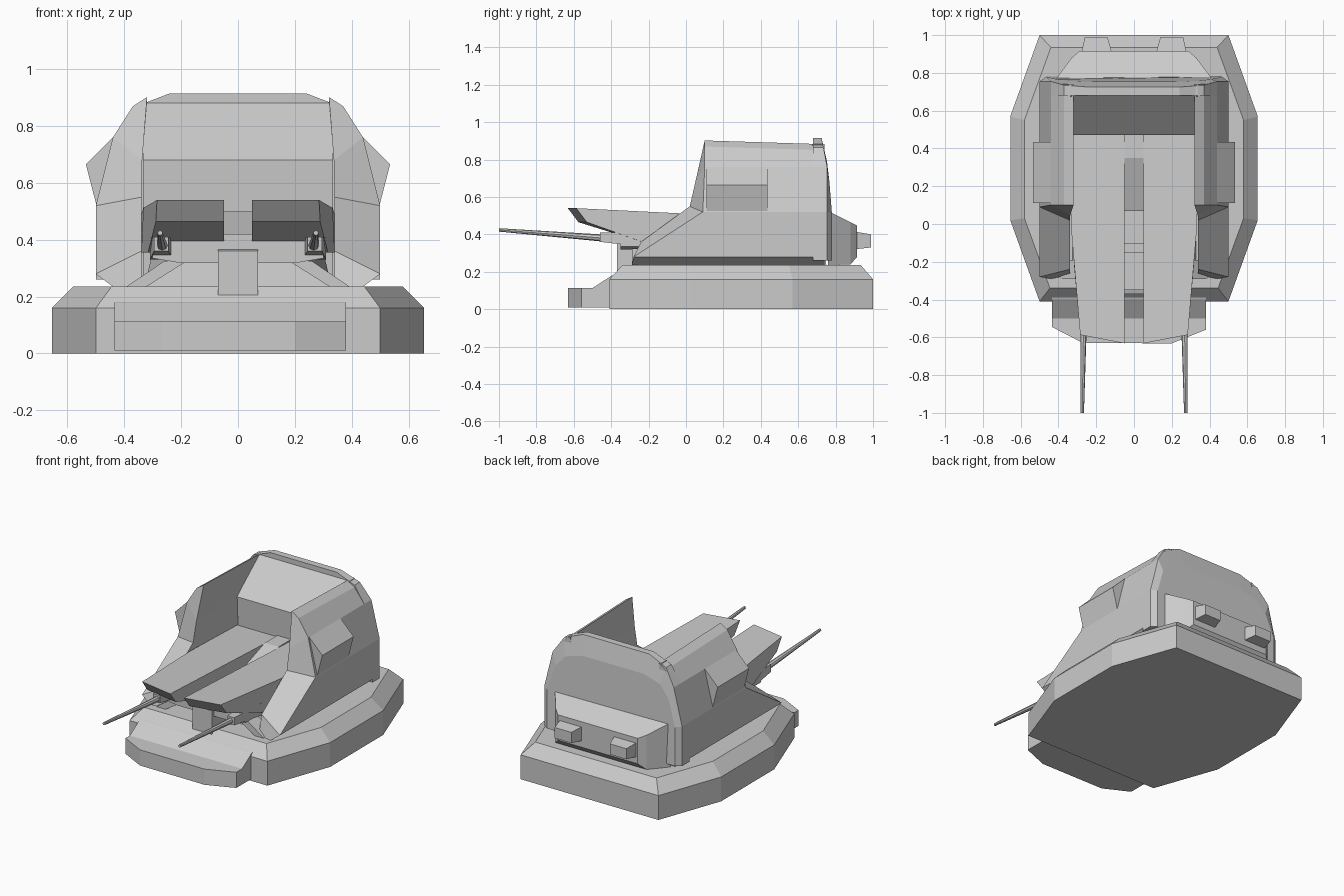
import bpy, bmesh
from mathutils import Vector

if "Cube" in bpy.data.objects:
    bpy.data.objects.remove(bpy.data.objects["Cube"])


def make(name, verts, faces):
    bm = bmesh.new()
    vs = [bm.verts.new(v) for v in verts]
    for f in faces:
        bm.faces.new([vs[i] for i in f])
    bmesh.ops.recalc_face_normals(bm, faces=bm.faces)
    me = bpy.data.meshes.new(name)
    bm.to_mesh(me)
    bm.free()
    ob = bpy.data.objects.new(name, me)
    bpy.context.collection.objects.link(ob)
    return ob


def loft(name, rings, caps=True):
    n = len(rings[0])
    faces = [(k * n + i, k * n + (i + 1) % n, (k + 1) * n + (i + 1) % n, (k + 1) * n + i)
             for k in range(len(rings) - 1) for i in range(n)]
    if caps:
        faces += [tuple(range(n)), tuple(range((len(rings) - 1) * n, len(rings) * n))]
    return make(name, [v for r in rings for v in r], faces)


def prism(name, yz, x0, x1):
    return loft(name, [[(x, y, z) for y, z in yz] for x in (x0, x1)])


def rect(y, x0, x1, z0, z1):
    return [(x0, y, z0), (x1, y, z0), (x1, y, z1), (x0, y, z1)]


def both(ob):
    m = ob.modifiers.new("mirror", 'MIRROR')
    m.use_axis[0] = True
    return ob


def sym(half):
    return half + [(-x, y) for x, y in reversed(half)]


# Base: elongated octagon with a sloped rim
outer = sym([(.5, 1), (.655, .57), (.655, .02), (.5, -.41)])
inner = sym([(.44, .935), (.58, .55), (.58, .03), (.445, -.34)])
loft("base", [[(x, y, 0) for x, y in outer], [(x, y, .16) for x, y in outer],
              [(x, y, .235) for x, y in inner]])

# Front step: low pointed plate, then a ramp up to the base
plate = [(-.435, -.39), (-.435, -.545), (-.27, -.63), (.2, -.632), (.38, -.56), (.38, -.39)]
loft("front_step", [[(x, y, z) for x, y in plate] for z in (.01, .113)])
prism("step_ramp", [(-.5, .02), (-.5, .113), (-.4, .178), (-.34, .2), (-.34, .02)], -.435, .38)

# Cabin side walls: front outline lofted straight back
front = [(.34, -.27, .235), (.44, -.29, .235), (.5, -.28, .28), (.5, .09, .52),
         (.44, .1, .76), (.37, .1, .87), (.32, .1, .902), (.337, .05, .68),
         (.34, .02, .55), (.34, -.24, .36)]
back = [(x, .74, z - (.02 if z > .8 else 0)) for x, y, z in front]
n = len(front)
faces = [(i, (i + 1) % n, n + (i + 1) % n, n + i) for i in range(n)]
faces += [(0, 1, 2, 9), (9, 2, 3, 8), (8, 3, 4, 7), (7, 4, 5, 6),
          tuple(n + i for i in range(n))]
both(make("cabin_wall", front + back, faces))

# Rear hood shell closing the cabin
hood = sym([(.5, .26), (.5, .52), (.44, .76), (.37, .865), (.24, .915)])
loft("rear_hood", [
    [(x, .68, z) for x, z in hood],
    [(x, .725 + .03 * min(1, (.915 - z) / .15), z) for x, z in hood],
    [(x * .93, .78 - .025 * max(0, z - .6) / .3, z - .12 * max(0, z - .5) / .4)
     for x, z in hood]])

# Bulkhead with sloped upper panel
prism("bulkhead", [(.49, .235), (.47, .68), (.68, .882), (.73, .882), (.75, .235)], -.335, .335)

# Wedges on the cabin sides
wedge = [(.43, .77), (.535, .665), (.495, .51), (.43, .51)]
both(loft("side_wedge", [[(x, y, z) for x, z in wedge] for y in (.11, .435)]))

# Twin long decks with undercut noses
prof = [(-.632, .54), (-.575, .465), (-.22, .355), (.48, .355), (.48, .49), (-.02, .512)]
both(loft("deck", [
    [(.05, y, z) for y, z in prof],
    [(.285 + .055 * min(1, (y + .63) / .7), y + (.045 if y < -.5 else 0), z)
     for y, z in prof]]))

# Blocks in the slot between the decks
prism("slot_rear", [(.07, .3), (.07, .4), (.35, .5), (.49, .5), (.49, .3)], -.05, .05)
prism("slot_front", [(-.37, .205), (-.37, .36), (-.25, .4), (-.1, .4), (-.1, .205)], -.07, .07)

# Gun housing under the decks and its splayed support
low = sym([(.3, .335), (.3, .405)])
house = [(-.3, .335), (-.2, .318), (.2, .318), (.3, .335), (.3, .4), (.2, .42), (-.2, .42), (-.3, .4)]
loft("gun_housing", [[(x, y, z) for x, z in house] for y in (-.35, -.15)])
for y0 in (-.29,):
    leg = [(.4, .23), (.33, .23), (.18, .325), (.26, .325)]
    both(loft("support_leg", [[(x, y, z) for x, z in leg] for y in (y0, y0 + .1)]))
loft("housing_foot", [[(x, y, .23) for x, y in sym([(.33, -.2), (.33, .45)])],
                      [(x, y, .36) for x, y in sym([(.2, -.18), (.3, .45)])]])

# Guns: mount block and thin tapered barrel
both(loft("gun_mount", [rect(-.46, .245, .295, .36, .41), rect(-.2, .225, .31, .33, .41)]))
a, b = Vector((.274, -1, .424)), Vector((.266, -.44, .38))
bpy.ops.mesh.primitive_cone_add(vertices=8, radius1=.019, radius2=.009, depth=(b - a).length,
                                location=(a + b) / 2)
gun = bpy.context.object
gun.name = "gun_barrel"
gun.rotation_euler = (a - b).to_track_quat('Z', 'Y').to_euler()
bpy.ops.object.transform_apply(location=True, rotation=True, scale=True)
both(gun)

# Rear box and its two exhausts
loft("rear_box", [rect(.76, -.42, .42, .235, .525), rect(.88, -.33, .33, .24, .465),
                  rect(.915, -.29, .29, .28, .447)])
both(loft("exhaust", [rect(.9, .115, .28, .32, .415), rect(.99, .14, .26, .33, .4)]))
